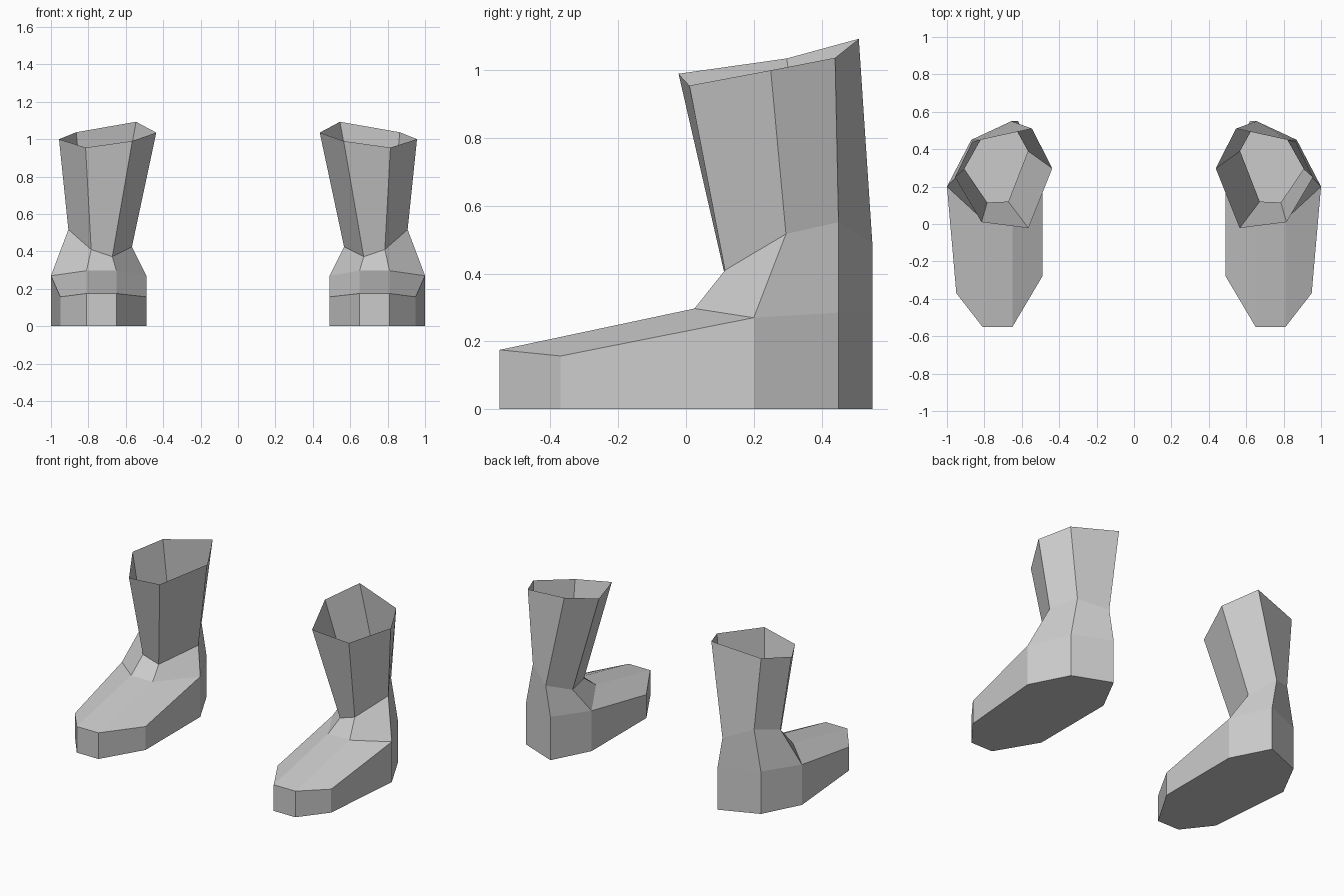
import bpy, bmesh

if "Cube" in bpy.data.objects:
    bpy.data.objects.remove(bpy.data.objects["Cube"])

# Sole outline, counter-clockwise from the inner toe: x, y, height of the foot wall
SOLE = [(.65, -.55, .175), (.81, -.55, .175), (.95, -.37, .157), (1.0, .20, .27),
        (.87, .45, .285), (.62, .55, .29), (.49, .30, .27), (.49, -.28, .157)]
INSTEP = [(.65, .025, .297), (.81, .025, .297)]
# Six-sided ankle and open rim: front inner, front outer, outer, outer back, heel, inner
ANKLE = [(.672, .12, .372), (.785, .115, .41), (.907, .295, .517),
         (.82, .45, .552), (.655, .55, .49), (.567, .39, .425)]
RIM = [(.565, -.022, .99), (.815, .01, .955), (.957, .25, 1.0),
       (.865, .44, 1.037), (.545, .51, 1.093), (.437, .297, 1.035)]

bm = bmesh.new()


def ring(points):
    return [bm.verts.new(p) for p in points]


def bridge(lower, upper):
    n = len(lower)
    for i in range(n):
        j = (i + 1) % n
        bm.faces.new((lower[i], lower[j], upper[j], upper[i]))


# Foot: flat sole and upright walls
bottom = ring([(x, y, 0) for x, y, _ in SOLE])
wall = ring(SOLE)
bm.faces.new(bottom[::-1])
bridge(bottom, wall)

# Top of the foot, sloping up to the instep
step_in, step_out = ring(INSTEP)
bm.faces.new((wall[0], wall[1], step_out, step_in))
bm.faces.new((wall[1], wall[2], wall[3], step_out))
bm.faces.new((wall[7], wall[0], step_in, wall[6]))

# Ankle and flared shaft, open at the top
ankle = ring(ANKLE)
bridge([step_in, step_out] + wall[3:7], ankle)
bridge(ankle, ring(RIM))

mesh = bpy.data.meshes.new("boots")
bm.to_mesh(mesh)
bm.free()
boots = bpy.data.objects.new("boots", mesh)
bpy.context.collection.objects.link(boots)

# Second boot mirrored across x = 0
mirror = boots.modifiers.new("Mirror", 'MIRROR')
mirror.use_axis = (True, False, False)
mirror.use_mirror_merge = False
